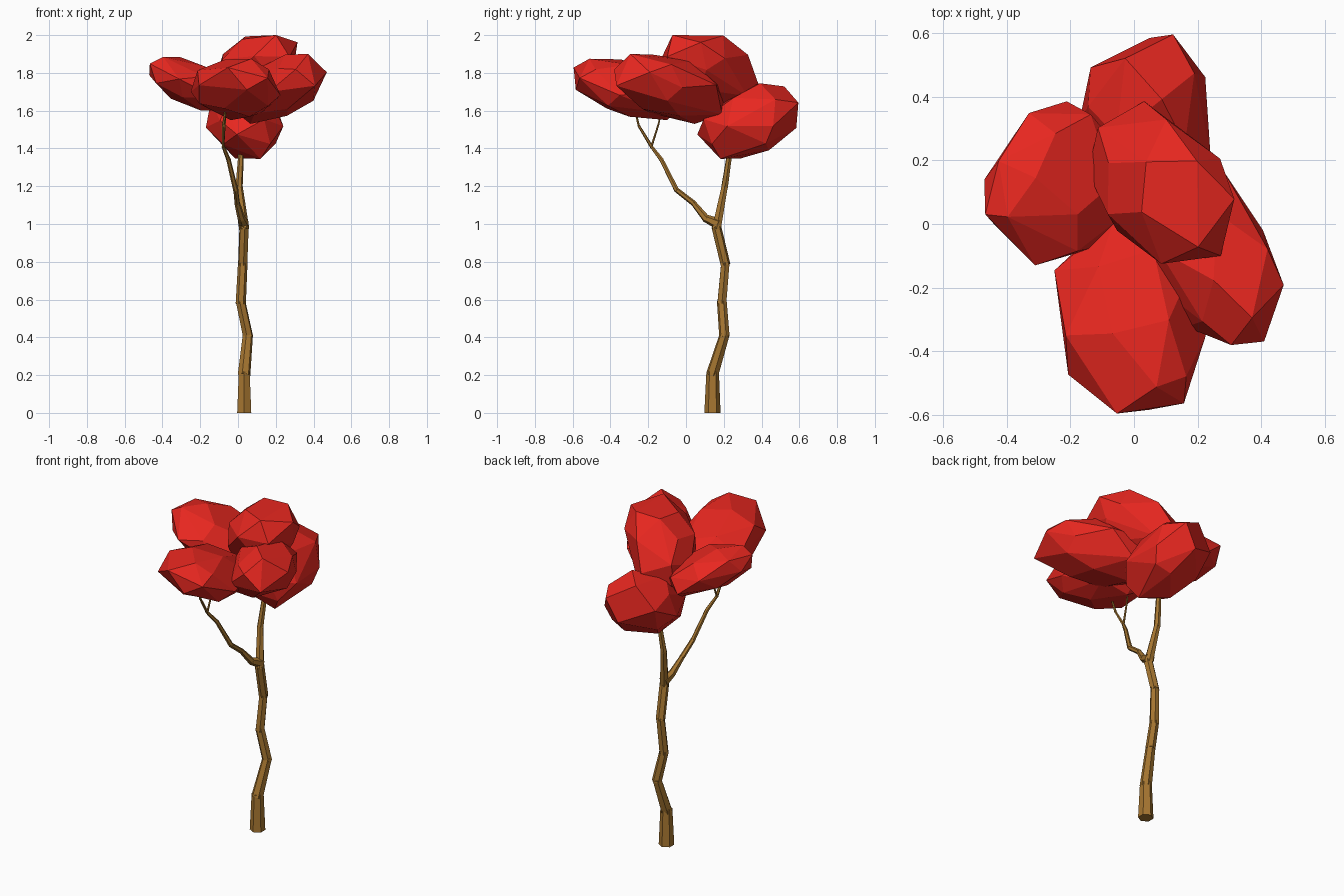
import bpy, bmesh, math, random
from mathutils import Vector, Matrix

if "Cube" in bpy.data.objects:
    bpy.data.objects.remove(bpy.data.objects["Cube"])


def material(name, color):
    m = bpy.data.materials.new(name)
    m.diffuse_color = (*color, 1)
    m.use_nodes = True
    m.node_tree.nodes["Principled BSDF"].inputs["Base Color"].default_value = m.diffuse_color
    return m


bark = material("bark", (0.38, 0.18, 0.03))
red = material("red_leaves", (0.8, 0.02, 0.014))


def finish(name, bm, mat):
    bmesh.ops.recalc_face_normals(bm, faces=bm.faces)
    me = bpy.data.meshes.new(name)
    bm.to_mesh(me)
    bm.free()
    me.materials.append(mat)
    ob = bpy.data.objects.new(name, me)
    bpy.context.collection.objects.link(ob)


def limb(name, path, sides=6):
    """Chain of tapered faceted segments; path is (x, y, z, radius)."""
    bm = bmesh.new()
    for i, (a, b) in enumerate(zip(path, path[1:])):
        p, q = Vector(a[:3]), Vector(b[:3])
        d = (q - p).normalized()
        # segments overlap a little to leave knobbly joints
        p = p - d * a[3] * 0.3 if i else p
        q = q + d * b[3] * 0.3
        rot = d.to_track_quat('Z', 'Y').to_matrix().to_4x4()
        bmesh.ops.create_cone(bm, cap_ends=True, segments=sides,
                              radius1=a[3], radius2=b[3] * 0.97,
                              depth=(q - p).length,
                              matrix=Matrix.Translation((p + q) / 2) @ rot)
    # keep the foot of the trunk level with the ground
    for v in bm.verts:
        v.co.z = max(v.co.z, 0)
    finish(name, bm, bark)


def leaf_clump(name, lo, hi, xy, xz, yz, seed, count=23):
    """Faceted leaning boulder fitted to a box; xy, xz, yz give its lean."""
    rng = random.Random(seed)
    # lower-triangular lean matrix for a tilted ellipsoid
    l11 = math.sqrt(1 - xy * xy)
    l21 = (yz - xz * xy) / l11
    l22 = math.sqrt(max(0.1, 1 - xz * xz - l21 * l21))
    lean = Matrix(((1, 0, 0), (xy, l11, 0), (xz, l21, l22)))
    pts = []
    for i in range(count):
        z = 1 - (2 * i + 1) / count
        a = i * 2.39996 + seed + rng.uniform(-0.3, 0.3)
        r = math.sqrt(1 - z * z)
        u = Vector((r * math.cos(a), r * math.sin(a), z))
        pts.append(lean @ (u * rng.uniform(0.95, 1.05)))
    mn = [min(p[k] for p in pts) for k in range(3)]
    mx = [max(p[k] for p in pts) for k in range(3)]
    bm = bmesh.new()
    for p in pts:
        bm.verts.new([lo[k] + (p[k] - mn[k]) / (mx[k] - mn[k]) * (hi[k] - lo[k])
                      for k in range(3)])
    bmesh.ops.convex_hull(bm, input=bm.verts)
    bmesh.ops.delete(bm, geom=[v for v in bm.verts if not v.link_faces], context='VERTS')
    bmesh.ops.dissolve_limit(bm, angle_limit=math.radians(10),
                             verts=bm.verts, edges=bm.edges)
    finish(name, bm, red)


# Trunk
limb("trunk", [(0.033, 0.14, 0, 0.043), (0.033, 0.141, 0.21, 0.034),
               (0.052, 0.203, 0.41, 0.028), (0.015, 0.19, 0.585, 0.027),
               (0.025, 0.208, 0.79, 0.026), (0.032, 0.162, 0.98, 0.027),
               (0.006, 0.205, 1.2, 0.019), (0.017, 0.232, 1.38, 0.015),
               (0.03, 0.26, 1.5, 0.01)])

# Side branch and twig
limb("branch", [(0.03, 0.172, 1.0, 0.03), (0.018, 0.105, 1.03, 0.021),
                (-0.004, 0.04, 1.11, 0.015), (-0.012, -0.05, 1.18, 0.014),
                (-0.05, -0.13, 1.34, 0.012), (-0.078, -0.183, 1.41, 0.009),
                (-0.078, -0.25, 1.52, 0.007), (-0.06, -0.28, 1.65, 0.005)])
limb("twig", [(-0.078, -0.183, 1.41, 0.006), (-0.07, -0.145, 1.53, 0.005),
              (-0.06, -0.12, 1.65, 0.003)])

# Leaf clumps
leaf_clump("leaves_back", (-0.17, 0.06, 1.345), (0.24, 0.595, 1.745), 0, -0.1, 0.28, 1)
leaf_clump("leaves_top", (-0.145, -0.125, 1.61), (0.315, 0.385, 2.0), -0.25, 0.35, -0.25, 2)
leaf_clump("leaves_left", (-0.47, -0.13, 1.6), (-0.03, 0.385, 1.885), 0.1, -0.5, -0.1, 3)
leaf_clump("leaves_front", (-0.25, -0.595, 1.55), (0.225, 0.01, 1.875), -0.1, 0, -0.42, 4)
leaf_clump("leaves_right", (-0.02, -0.38, 1.53), (0.47, 0.21, 1.9), -0.5, 0.5, -0.4, 5)
